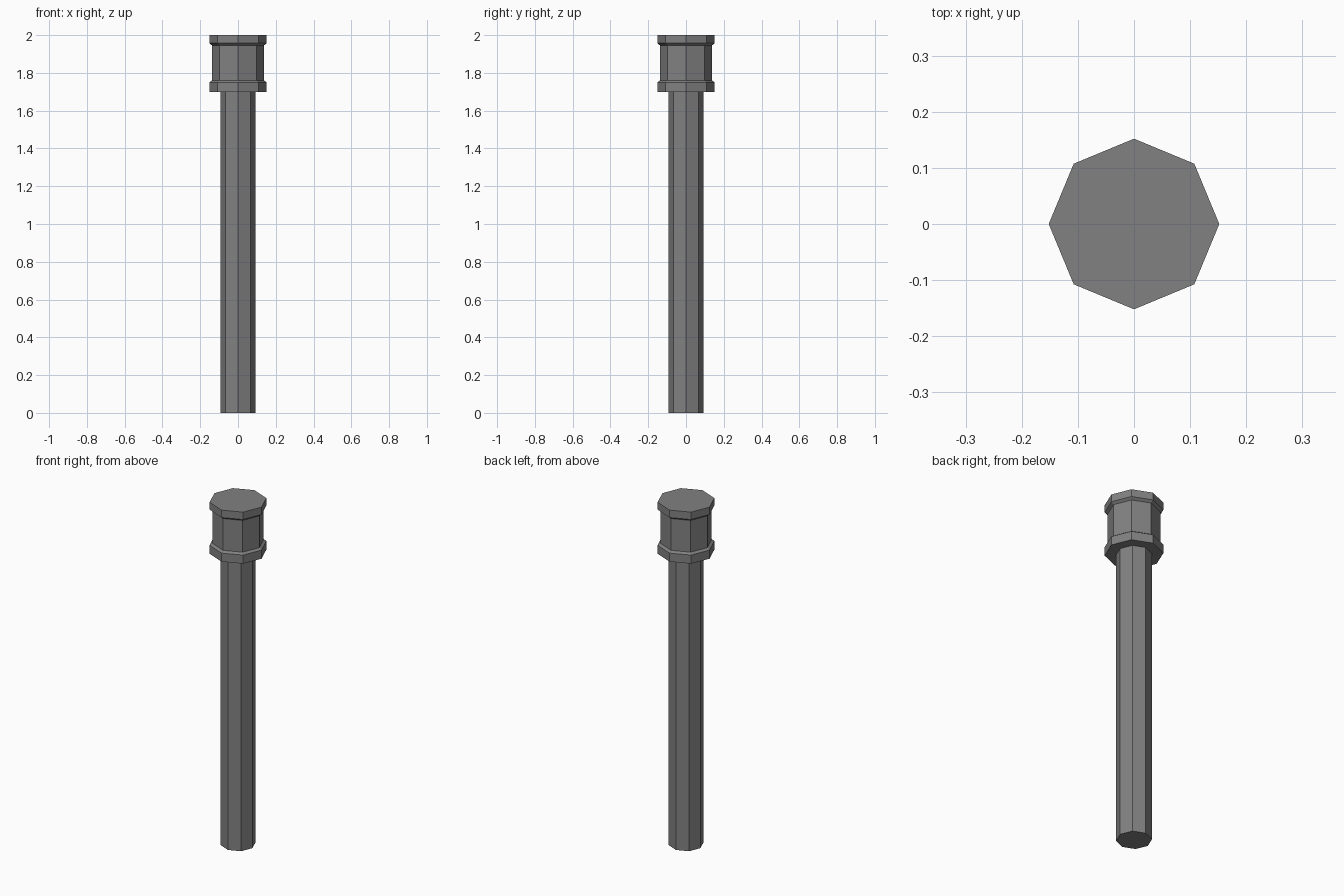
import bpy, bmesh, math

if "Cube" in bpy.data.objects:
    bpy.data.objects.remove(bpy.data.objects["Cube"])

SIDES = 8

grey = bpy.data.materials.new("dark_grey")
grey.diffuse_color = (0.22, 0.22, 0.22, 1)
grey.use_nodes = True
grey.node_tree.nodes["Principled BSDF"].inputs["Base Color"].default_value = grey.diffuse_color


def lathe(name, profile):
    """Closed eight-sided solid from (radius, height) pairs, corners on the axes."""
    bm = bmesh.new()
    rings = []
    for r, z in profile:
        rings.append([bm.verts.new((r * math.cos(2 * math.pi * i / SIDES),
                                    r * math.sin(2 * math.pi * i / SIDES), z))
                      for i in range(SIDES)])
    for low, high in zip(rings, rings[1:]):
        for i in range(SIDES):
            j = (i + 1) % SIDES
            bm.faces.new((low[i], low[j], high[j], high[i]))
    bm.faces.new(rings[0][::-1])
    bm.faces.new(rings[-1])
    mesh = bpy.data.meshes.new(name)
    bm.to_mesh(mesh)
    bm.free()
    mesh.materials.append(grey)
    obj = bpy.data.objects.new(name, mesh)
    bpy.context.collection.objects.link(obj)
    return obj


# Long shaft
lathe("shaft", [(0.093, 0.0), (0.093, 1.70)])

# Head: lower rim, recessed drum and upper rim, with sloped shoulders
lathe("head", [(0.152, 1.70), (0.152, 1.75), (0.137, 1.76),
               (0.137, 1.945), (0.152, 1.957), (0.152, 2.0)])
